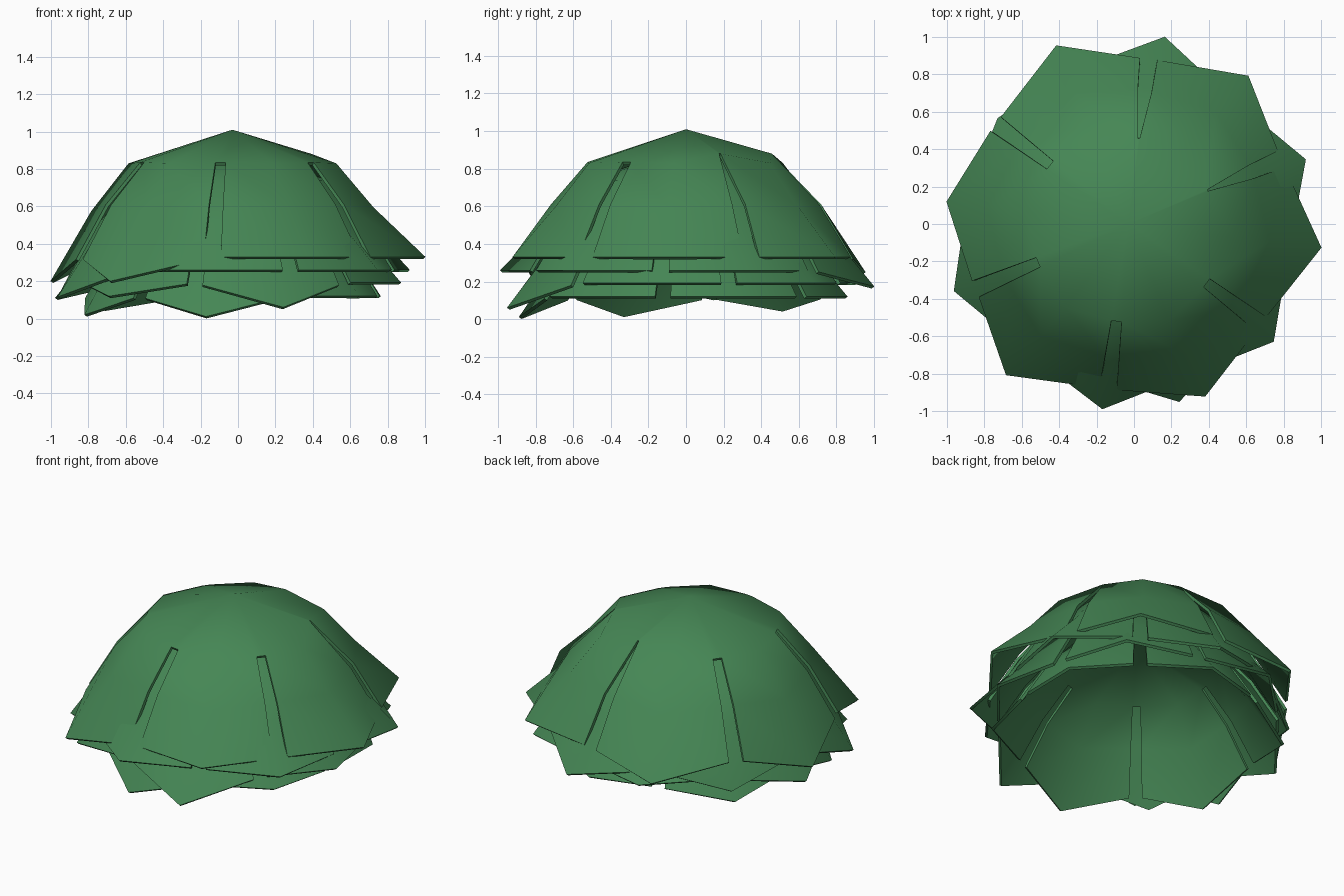
import bpy, bmesh
from math import sin, cos, radians

if "Cube" in bpy.data.objects:
    bpy.data.objects.remove(bpy.data.objects["Cube"])

APEX_X = -0.03

leaf = bpy.data.materials.new("leaf_green")
leaf.diffuse_color = (0.06, 0.24, 0.09, 1)
leaf.use_nodes = True
leaf.node_tree.nodes["Principled BSDF"].inputs["Base Color"].default_value = leaf.diffuse_color


def leaf_layer(name, top, scale, height, start, tips, narrow):
    """Domed shell split by slits into pointed leaves.
    tips = (radius, drop, turn) per leaf; narrow = leaves followed by a pointed slit."""
    bm = bmesh.new()

    def vert(r, deg, z):
        a = radians(deg)
        return bm.verts.new((APEX_X + r * cos(a), r * sin(a), top + z * height))

    def shoulder(mid, side, pointed):
        if pointed:
            return vert(0.46 * scale, mid + side * 29.5, -0.13)
        return vert(0.525 * scale, mid + side * 27, -0.175)

    apex = vert(0, 0, 0)
    ring = []
    n = len(tips)
    for i, (tip_r, drop, turn) in enumerate(tips):
        mid = start + 60 * i
        # shoulder, middle and rim rows
        rows = [[shoulder(mid, -1, (i - 1) % n in narrow),
                 vert(0.56 * scale, mid, -0.18),
                 shoulder(mid, 1, i in narrow)]]
        for rs, half, zs, rc, zc, da in (
            (0.72 * scale, 27, -0.40, 0.76 * scale, -0.415 - drop * 0.15, turn * 0.5),
            (0.89 * scale, 27, -0.68 - drop * 0.1, tip_r, -0.68 - drop, turn),
        ):
            rows.append([vert(rs, mid - half, zs),
                         vert(rc, mid + da, zc),
                         vert(rs, mid + half, zs)])
        for a, b in zip(rows, rows[1:]):
            for k in range(2):
                bm.faces.new((a[k], b[k], b[k + 1], a[k + 1]))
        ring += rows[0]
    # closed cap above the slits
    for k in range(len(ring)):
        bm.faces.new((apex, ring[k], ring[(k + 1) % len(ring)]))
    bmesh.ops.recalc_face_normals(bm, faces=bm.faces)
    if sum(f.normal.z for f in bm.faces) < 0:
        bmesh.ops.reverse_faces(bm, faces=bm.faces)
    mesh = bpy.data.meshes.new(name)
    bm.to_mesh(mesh)
    bm.free()
    mesh.materials.append(leaf)
    obj = bpy.data.objects.new(name, mesh)
    bpy.context.collection.objects.link(obj)
    # leaf thickness
    mod = obj.modifiers.new("thickness", 'SOLIDIFY')
    mod.thickness = 0.018
    mod.offset = -1
    bpy.ops.object.select_all(action='DESELECT')
    obj.select_set(True)
    bpy.context.view_layer.objects.active = obj
    bpy.ops.object.modifier_apply(modifier=mod.name)
    bpy.ops.object.shade_smooth_by_angle(angle=radians(45))


# four nested layers, each turned, lowered and shrunk; three level leaves, three drooping
leaf_layer("top_leaf_layer", 1.01, 1.0, 1.0, -67,
           [(1.01, 0, 1), (1.04, 0, 0), (1.02, 0, -2),
            (1.03, 0.08, -1), (0.98, 0.13, 0), (1.04, 0.13, -2)], {1, 2})
leaf_layer("second_leaf_layer", 0.91, 0.98, 0.956, -99,
           [(1.0, 0, 1), (1.0, 0, 0), (1.01, 0, -1),
            (1.02, 0.09, -2), (0.90, 0.13, 0), (1.0, 0.15, 0)], {2})
leaf_layer("third_leaf_layer", 0.81, 0.94, 0.908, -14,
           [(0.93, 0, 0), (0.95, 0, 0), (0.95, 0, 0),
            (0.96, 0.09, 5), (0.95, 0.08, 0), (0.99, 0.145, 0)], {0, 1})
leaf_layer("bottom_leaf_layer", 0.71, 0.89, 0.868, -39,
           [(0.87, 0, 0), (0.85, 0, 0), (0.87, 0, 0),
            (0.87, 0.08, 2), (0.86, 0.115, 2), (0.90, 0.125, 0)], {1})
